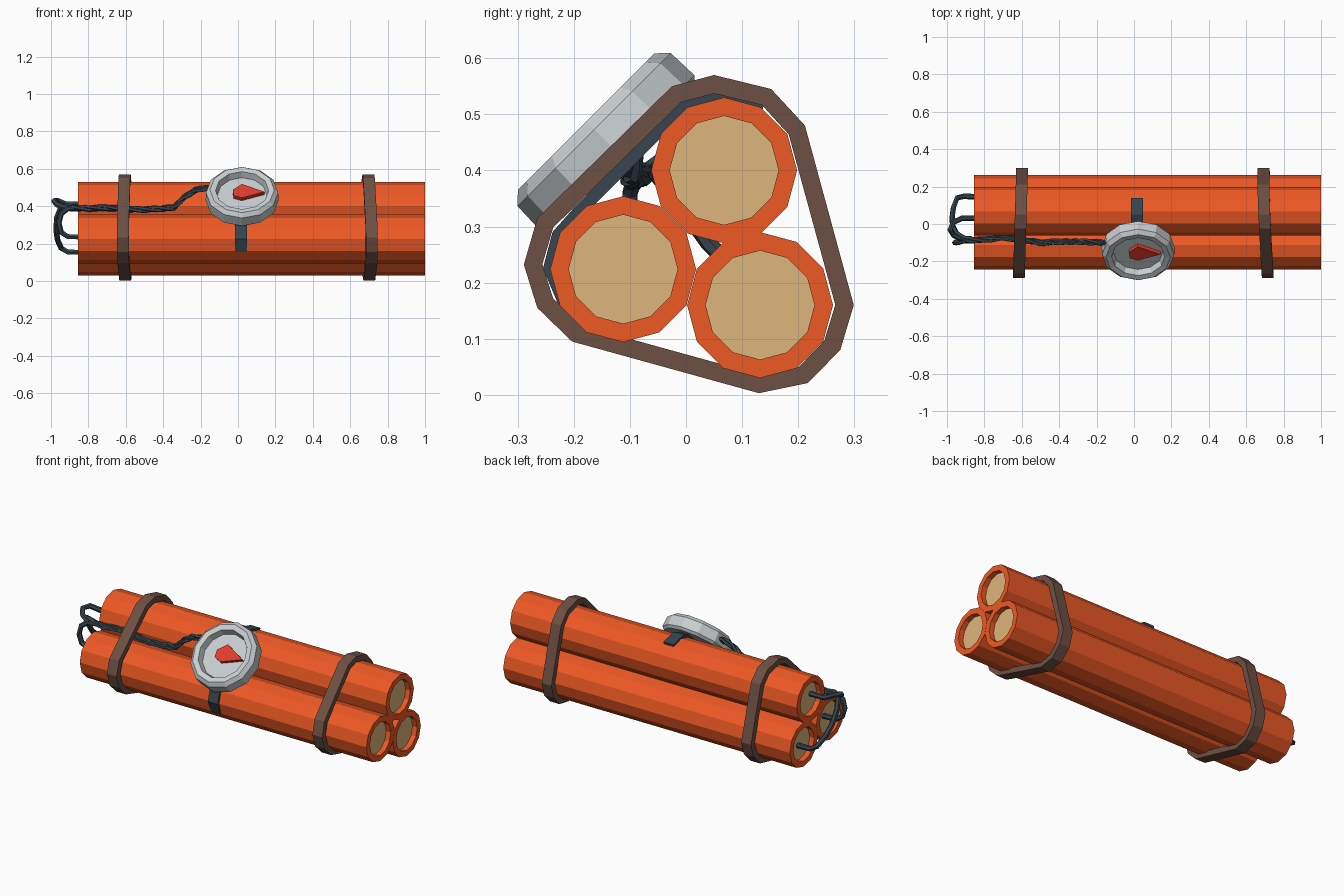
import bpy, bmesh, math
from mathutils import Vector

if "Cube" in bpy.data.objects:
    bpy.data.objects.remove(bpy.data.objects["Cube"])


def material(name, rgb):
    m = bpy.data.materials.new(name)
    m.diffuse_color = (*rgb, 1)
    m.use_nodes = True
    m.node_tree.nodes["Principled BSDF"].inputs["Base Color"].default_value = m.diffuse_color
    return m


ORANGE = material("orange_paper", (0.86, 0.10, 0.018))
TAN = material("tan_filling", (0.73, 0.46, 0.20))
BROWN = material("brown_leather", (0.155, 0.08, 0.058))
SLATE = material("slate", (0.038, 0.06, 0.08))
GREY = material("light_metal", (0.58, 0.62, 0.64))
RED = material("red", (0.75, 0.045, 0.026))


def mesh_object(name, bm, *mats):
    bmesh.ops.recalc_face_normals(bm, faces=bm.faces)
    me = bpy.data.meshes.new(name)
    bm.to_mesh(me)
    bm.free()
    for m in mats:
        me.materials.append(m)
    ob = bpy.data.objects.new(name, me)
    bpy.context.collection.objects.link(ob)
    return ob


def lathe(name, profile, origin, axis, up, mats, sides=12, cap_mat=0):
    """Revolve (distance along axis, radius) pairs; both ends are capped."""
    axis, up, origin = Vector(axis).normalized(), Vector(up).normalized(), Vector(origin)
    side = axis.cross(up)
    bm = bmesh.new()
    rings = []
    for d, r in profile:
        ring = []
        for i in range(sides):
            a = math.tau * i / sides
            ring.append(bm.verts.new(origin + axis * d + r * (math.cos(a) * up + math.sin(a) * side)))
        rings.append(ring)
    for a, b in zip(rings, rings[1:]):
        for i in range(sides):
            j = (i + 1) % sides
            bm.faces.new((a[i], a[j], b[j], b[i]))
    for ring in (rings[0], rings[-1]):
        bm.faces.new(ring).material_index = cap_mat
    return mesh_object(name, bm, *mats)


def band(name, pts, x, width, thick, mat, closed, dx_dy=0, dx_dz=0):
    """Strap following outer (y, z) points, thickened inward."""
    n = len(pts)
    P = [Vector(p) for p in pts]
    inner = []
    for i, p in enumerate(P):
        a = P[(i - 1) % n] if closed or i else p
        b = P[(i + 1) % n] if closed or i < n - 1 else p
        d1, d2 = (p - a), (b - p)
        t = ((d1.normalized() if d1.length else d2.normalized())
             + (d2.normalized() if d2.length else d1.normalized())).normalized()
        inner.append(p + Vector((t.y, -t.x)) * thick)
    bm = bmesh.new()
    rows = []
    for o, q in zip(P, inner):
        rows.append([bm.verts.new((x + s * width / 2 + dx_dy * v.x + dx_dz * (v.y - 0.29), v.x, v.y))
                     for v, s in ((o, -1), (o, 1), (q, 1), (q, -1))])
    for i in range(n if closed else n - 1):
        a, b = rows[i], rows[(i + 1) % n]
        for k in range(4):
            l = (k + 1) % 4
            bm.faces.new((a[k], a[l], b[l], b[k]))
    if not closed:
        bm.faces.new(rows[0])
        bm.faces.new(rows[-1])
    return mesh_object(name, bm, mat)


def tube(name, pts, radius, sides=6):
    """Low-poly wire along a path."""
    P = [Vector(p) for p in pts]
    bm = bmesh.new()
    rings = []
    ref = Vector((0.2, 0.5, 0.84))
    for i, p in enumerate(P):
        t = (P[min(i + 1, len(P) - 1)] - P[max(i - 1, 0)]).normalized()
        u = (ref - t * ref.dot(t)).normalized()
        v = t.cross(u)
        ref = u
        rings.append([bm.verts.new(p + radius * (math.cos(math.tau * k / sides) * u
                      + math.sin(math.tau * k / sides) * v)) for k in range(sides)])
    for a, b in zip(rings, rings[1:]):
        for k in range(sides):
            l = (k + 1) % sides
            bm.faces.new((a[k], a[l], b[l], b[k]))
    bm.faces.new(rings[0])
    bm.faces.new(rings[-1])
    return mesh_object(name, bm, SLATE)


# Three sticks with recessed ends
stick_profile = [(-0.825, 0.097), (-0.855, 0.097), (-0.855, 0.13),
                 (1.0, 0.13), (1.0, 0.097), (0.97, 0.097)]
for label, y, z in (("top", 0.068, 0.40), ("front", -0.112, 0.224), ("back", 0.132, 0.16)):
    lathe("stick_" + label, stick_profile, (0, y, z), (1, 0, 0), (0, 0, 1), (ORANGE, TAN), cap_mat=1)

# Two leather straps around the bundle
strap = [(-0.025, 0.55), (0.05, 0.57), (0.152, 0.545), (0.212, 0.48), (0.299, 0.16),
         (0.275, 0.08), (0.217, 0.021), (0.13, 0.003), (-0.203, 0.095), (-0.265, 0.155),
         (-0.289, 0.232), (-0.265, 0.315)]
band("strap_left", strap, -0.607, 0.063, 0.033, BROWN, True, 0.03)
band("strap_right", strap, 0.703, 0.063, 0.033, BROWN, True, -0.04, -0.015)

# Bracket holding the dial to the sticks
band("dial_bracket", [(-0.225, 0.155), (-0.255, 0.225), (-0.238, 0.29), (-0.20, 0.333),
                      (-0.01, 0.523), (0.05, 0.545), (0.14, 0.522)],
     0.015, 0.064, 0.022, SLATE, False)

# Dial housing, tilted 45 degrees to the front
centre = Vector((0.022, -0.178, 0.487))
normal = Vector((0, -1, 1)).normalized()
up = Vector((0, 1, 1)).normalized()
lathe("dial", [(-0.092, 0.18), (-0.078, 0.195), (-0.02, 0.193), (0, 0.172), (-0.004, 0.142), (-0.04, 0.132)],
      centre, normal, up, (GREY,))

# Dial pointer
bm = bmesh.new()
kite = [(-0.05, 0.018), (-0.002, 0.062), (0.12, 0.004), (-0.002, -0.042), (-0.045, -0.025)]
low, high = ([bm.verts.new(centre + Vector((x, 0, 0)) + up * t + normal * h) for x, t in kite]
             for h in (-0.042, -0.018))
bm.faces.new(low)
bm.faces.new(high)
for i in range(5):
    j = (i + 1) % 5
    bm.faces.new((low[i], low[j], high[j], high[i]))
mesh_object("pointer", bm, RED)

# Wires leaving each stick and joining at the bundle
tube("wire_top", [(-0.82, 0.03, 0.41), (-0.92, 0.03, 0.412), (-0.965, 0.01, 0.43), (-0.984, -0.03, 0.428),
                  (-0.965, -0.06, 0.405), (-0.92, -0.08, 0.39), (-0.87, -0.08, 0.39)], 0.015)
tube("wire_front", [(-0.82, -0.09, 0.235), (-0.91, -0.09, 0.237), (-0.945, -0.095, 0.26), (-0.958, -0.10, 0.31),
                    (-0.945, -0.10, 0.36), (-0.91, -0.09, 0.387), (-0.87, -0.085, 0.39)], 0.015)
tube("wire_back", [(-0.82, 0.145, 0.152), (-0.91, 0.148, 0.155), (-0.945, 0.14, 0.175), (-0.965, 0.09, 0.22),
                   (-0.972, 0.04, 0.27), (-0.97, -0.01, 0.34), (-0.95, -0.05, 0.39),
                   (-0.91, -0.075, 0.40), (-0.87, -0.08, 0.393)], 0.015)

# Twisted bundle running along the groove to the dial
path = [Vector(p) for p in [(-0.90, -0.085, 0.39), (-0.80, -0.085, 0.388), (-0.70, -0.072, 0.392),
                            (-0.60, -0.085, 0.385), (-0.50, -0.10, 0.382), (-0.40, -0.095, 0.387),
                            (-0.34, -0.095, 0.395), (-0.29, -0.095, 0.445), (-0.23, -0.097, 0.485),
                            (-0.15, -0.10, 0.503)]]
for w in range(3):
    pts = []
    for s, (a, b) in enumerate(zip(path, path[1:])):
        for k in range(3):
            ang = (s * 3 + k) * 0.75 + w * math.tau / 3
            pts.append(a.lerp(b, k / 3) + 0.009 * Vector((0, math.cos(ang), math.sin(ang))))
    pts.append(path[-1])
    tube("twisted_wire_%d" % (w + 1), pts, 0.0105, 5)
